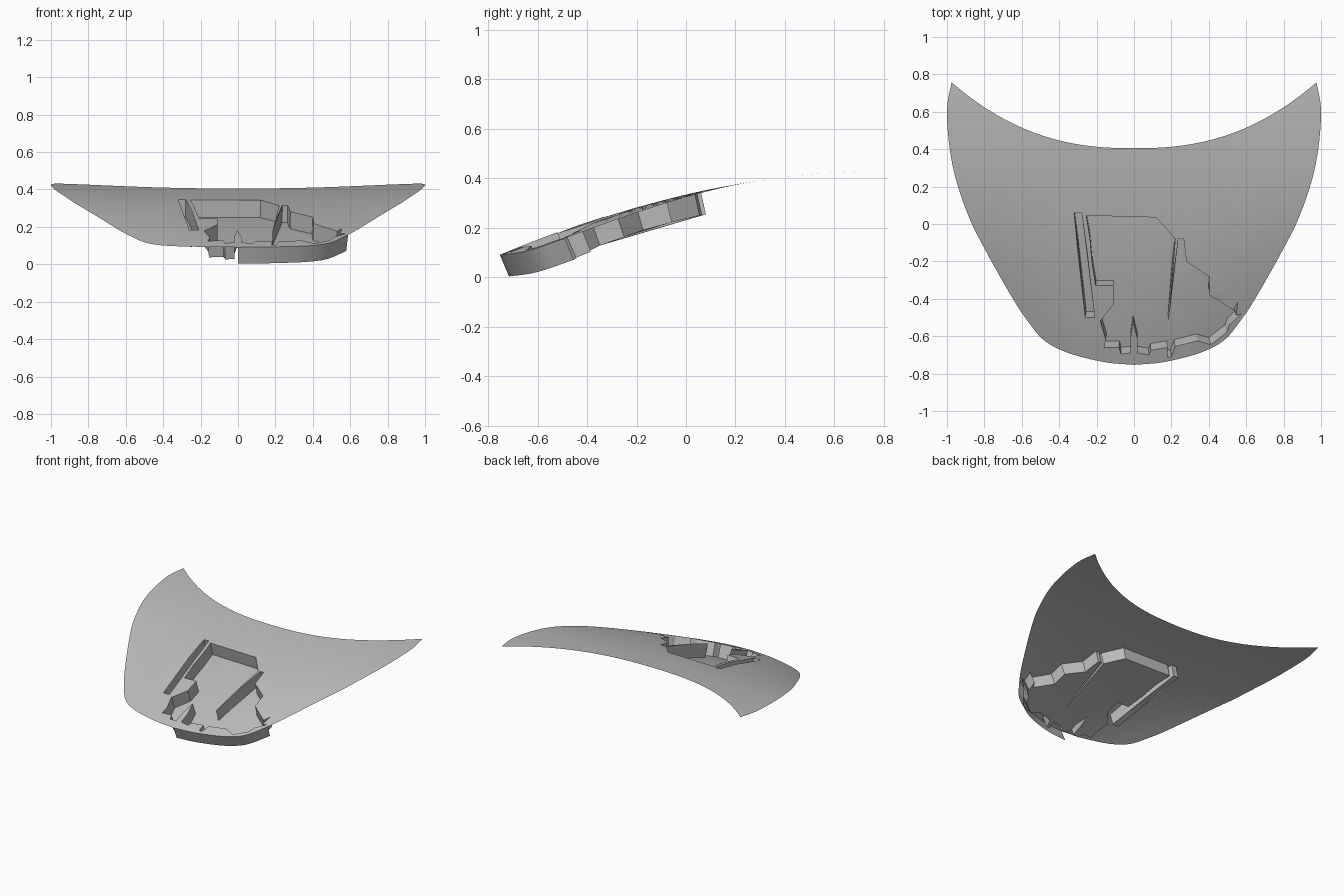
import bpy
import bmesh
from mathutils import Vector
from mathutils.geometry import delaunay_2d_cdt

old = bpy.data.objects.get("Cube")
if old:
    bpy.data.objects.remove(old, do_unlink=True)

GREY = (0.5, 0.5, 0.5, 1.0)
paint = bpy.data.materials.new("plain_grey")
paint.use_nodes = True
paint.diffuse_color = GREY
paint.node_tree.nodes["Principled BSDF"].inputs["Base Color"].default_value = GREY

DEPTH = 0.095
STEP = 0.05


def height(x, y):
    """Long arch of the panel, rolling down toward the front corners."""
    roll = max(0.0, (0.3 - y) / 0.9) ** 2
    return 0.335 + 0.2265 * y - 0.13 * y * y - 0.13 * roll * x * x


def on_panel(p):
    return Vector((p[0], p[1], height(p[0], p[1])))


def sunk(p):
    """Point pushed below the panel along its normal."""
    x, y = p[0], p[1]
    e = 0.005
    dx = (height(x + e, y) - height(x - e, y)) / (2 * e)
    dy = (height(x, y + e) - height(x, y - e)) / (2 * e)
    return on_panel(p) - Vector((-dx, -dy, 1)).normalized() * DEPTH


def smooth_path(points, cuts=4):
    """Catmull-Rom curve through the points."""
    pts = [Vector(p) for p in points]
    ext = [2 * pts[0] - pts[1]] + pts + [2 * pts[-1] - pts[-2]]
    out = []
    for a, b, c, d in zip(ext, ext[1:], ext[2:], ext[3:]):
        for i in range(cuts):
            t = i / cuts
            out.append(0.5 * (2 * b + (c - a) * t + (2 * a - 5 * b + 4 * c - d) * t * t
                              + (3 * b - a - 3 * c + d) * t ** 3))
    return out + [pts[-1]]


def inside(p, poly):
    hit = False
    for a, b in zip(poly, poly[1:] + poly[:1]):
        if (a[1] > p[1]) != (b[1] > p[1]):
            if p[0] < a[0] + (p[1] - a[1]) * (b[0] - a[0]) / (b[1] - a[1]):
                hit = not hit
    return hit


def make_object(name, polygons):
    """Mesh object from lists of 3D corner points, welded together."""
    bm = bmesh.new()
    cache = {}
    for poly in polygons:
        verts = []
        for p in poly:
            key = tuple(round(c, 6) for c in p)
            if key not in cache:
                cache[key] = bm.verts.new(p)
            verts.append(cache[key])
        if len(set(verts)) == len(verts):
            bm.faces.new(verts)
    mesh = bpy.data.meshes.new(name)
    bm.to_mesh(mesh)
    bm.free()
    mesh.materials.append(paint)
    obj = bpy.data.objects.new(name, mesh)
    bpy.context.collection.objects.link(obj)
    bpy.ops.object.select_all(action="DESELECT")
    obj.select_set(True)
    bpy.context.view_layer.objects.active = obj
    bpy.ops.object.shade_smooth_by_angle()
    return obj


# Panel outline: front and side curve, then the concave rear edge, mirrored
side = smooth_path([(0, -0.753), (0.15, -0.74), (0.32, -0.7), (0.43, -0.655),
                    (0.5, -0.605), (0.56, -0.53), (0.62, -0.445), (0.7, -0.31),
                    (0.8, -0.13), (0.88, 0.03), (0.95, 0.23), (0.985, 0.4),
                    (1, 0.57), (0.995, 0.66), (0.975, 0.757)])
rear = []
for i in range(1, 40):
    x = 0.975 * (1 - i / 20)
    rear.append(Vector((x, 0.405 + 0.352 * abs(x / 0.975) ** 2.4)))
outline = side + rear + [Vector((-p.x, p.y)) for p in reversed(side[1:])]

# Sunken areas: the large broken plate and the narrow sliver beside it
plate = [(-0.255, 0.045), (-0.235, -0.08), (-0.225, -0.2), (-0.205, -0.33),
         (-0.11, -0.33), (-0.11, -0.43), (-0.18, -0.52), (-0.15, -0.62),
         (-0.16, -0.66), (-0.08, -0.66), (-0.07, -0.695), (-0.02, -0.69),
         (-0.02, -0.62), (-0.005, -0.52), (0.02, -0.62), (0.02, -0.69),
         (0.08, -0.7), (0.09, -0.675), (0.18, -0.66), (0.18, -0.71),
         (0.2, -0.71), (0.22, -0.655), (0.34, -0.625), (0.41, -0.645),
         (0.495, -0.58), (0.51, -0.54), (0.575, -0.48), (0.545, -0.49),
         (0.555, -0.42), (0.53, -0.46), (0.405, -0.38), (0.4, -0.28),
         (0.28, -0.2), (0.265, -0.08), (0.237, -0.08), (0.185, -0.52),
         (0.22, -0.08), (0.12, 0.035)]
sliver = [(-0.32, 0.06), (-0.26, -0.5), (-0.21, -0.5), (-0.28, 0.06)]

# Triangulate the plan with all outlines as fixed edges
points, edges = [], []
for loop in (outline, plate, sliver):
    start = len(points)
    points += [Vector(p) for p in loop]
    edges += [(start + i, start + (i + 1) % len(loop)) for i in range(len(loop))]
n = round(1 / STEP)
for i in range(-n, n + 1):
    for j in range(-n, n + 1):
        p = Vector((i * STEP, j * STEP))
        if inside(p, outline):
            points.append(p)
flat, _, tris, *_ = delaunay_2d_cdt(points, edges, [], 0, 1e-5)

panel_tris, sunk_tris = [], []
for tri in tris:
    mid = sum((flat[i] for i in tri), Vector((0, 0))) / len(tri)
    if inside(mid, plate) or inside(mid, sliver):
        sunk_tris.append(tri)
    elif inside(mid, outline):
        panel_tris.append(tri)

make_object("curved_panel", [[on_panel(flat[i]) for i in t] for t in panel_tris])
make_object("sunken_plates", [[sunk(flat[i]) for i in t] for t in sunk_tris])

# Walls joining the panel to the sunken plates
sides = {(t[k], t[(k + 1) % len(t)]) for t in sunk_tris for k in range(len(t))}
rim = [(flat[a], flat[b]) for a, b in sides if (b, a) not in sides]
make_object("plate_walls", [[on_panel(a), on_panel(b), sunk(b), sunk(a)] for a, b in rim])

# Wall hanging from the front edge on the left half
lip = [p for p in side if p.y < -0.47]
make_object("front_edge_wall", [[on_panel(b), on_panel(a), sunk(a), sunk(b)]
                                for a, b in zip(lip, lip[1:])])
